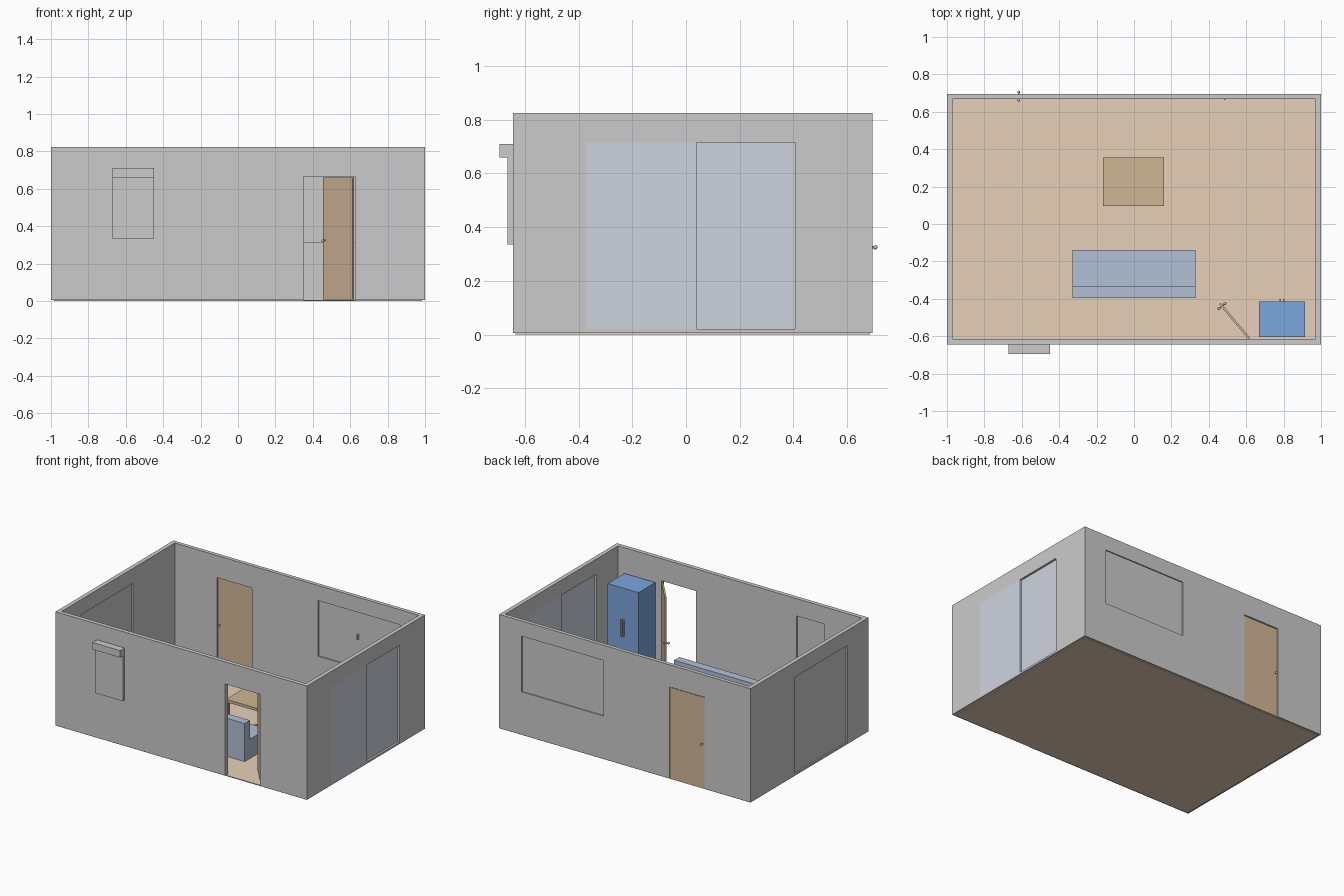
import bpy, math
from mathutils import Matrix

if "Cube" in bpy.data.objects:
    bpy.data.objects.remove(bpy.data.objects["Cube"])

def material(name, rgb):
    m = bpy.data.materials.new(name)
    m.diffuse_color = (*rgb, 1)
    m.use_nodes = True
    m.node_tree.nodes["Principled BSDF"].inputs["Base Color"].default_value = m.diffuse_color
    return m

WOOD = material("wood", (0.65, 0.48, 0.31))
TAN = material("floor_tan", (0.80, 0.64, 0.48))
TABLE = material("table_wood", (0.62, 0.47, 0.30))
BLUE = material("blue", (0.20, 0.38, 0.72))
SOFA = material("sofa_blue", (0.45, 0.53, 0.68))
GLASS = material("glass", (0.62, 0.66, 0.74))

def box(name, x, y, z, mat=None):
    """Box from (min, max) ranges."""
    lo, hi = zip(x, y, z)
    v = [(a, b, c) for a in (lo[0], hi[0]) for b in (lo[1], hi[1]) for c in (lo[2], hi[2])]
    f = [(0, 1, 3, 2), (4, 6, 7, 5), (0, 4, 5, 1), (2, 3, 7, 6), (0, 2, 6, 4), (1, 5, 7, 3)]
    me = bpy.data.meshes.new(name)
    me.from_pydata(v, [], f)
    ob = bpy.data.objects.new(name, me)
    bpy.context.collection.objects.link(ob)
    if mat:
        me.materials.append(mat)
    return ob

def cut(ob, x, y, z):
    """Subtract a box from an object."""
    c = box("cutter", x, y, z)
    c.hide_render = True
    m = ob.modifiers.new("cut", "BOOLEAN")
    m.operation, m.solver, m.object = "DIFFERENCE", "EXACT", c
    bpy.context.view_layer.objects.active = ob
    bpy.ops.object.modifier_apply(modifier=m.name)
    bpy.data.objects.remove(c)

def knob(name, x, z, t):
    """Door knob on both sides of a leaf centred on local y = 0."""
    parts = []
    for s in (-1, 1):
        bpy.ops.mesh.primitive_cylinder_add(vertices=12, radius=0.004, depth=0.012,
            location=(x, s * (t / 2 + 0.006), z), rotation=(math.pi / 2, 0, 0))
        parts.append(bpy.context.object)
        bpy.ops.mesh.primitive_uv_sphere_add(segments=12, ring_count=8, radius=0.008,
            location=(x, s * (t / 2 + 0.015), z))
        parts.append(bpy.context.object)
    for i, p in enumerate(parts):
        p.name = f"{name}_{i}"
        bpy.context.view_layer.objects.active = p
        p.select_set(True)
        bpy.ops.object.shade_smooth_by_angle()
    bpy.context.view_layer.update()
    return parts

def door(name, width, hinge, angle):
    """Door leaf running along local +x from its hinge, with knobs."""
    t = 0.012
    leaf = box(name, (0, width), (-t / 2, t / 2), (0.007, 0.66), WOOD)
    M = Matrix.Translation(hinge) @ Matrix.Rotation(angle, 4, "Z")
    for p in [leaf] + knob(name + "_knob", width - 0.018, 0.325, t):
        p.matrix_world = M @ p.matrix_basis

# floor and walls with openings
Z0, H = 0.006, 0.824
box("floor", (-0.985, 0.985), (-0.635, 0.685), (0, Z0), TAN)
walls = box("walls", (-1, 1), (-0.645, 0.695), (Z0, H))
cut(walls, (-0.97, 0.97), (-0.615, 0.668), (-1, 2))
cut(walls, (0.35, 0.625), (-0.75, -0.5), (-1, 0.665))      # front door
cut(walls, (-0.635, -0.355), (0.5, 0.8), (-1, 0.665))      # back door
cut(walls, (-0.67, -0.45), (-0.75, -0.5), (0.335, 0.70))   # shutter window
cut(walls, (0.17, 0.82), (0.5, 0.8), (0.315, 0.715))       # back window
cut(walls, (-1.2, -0.8), (-0.405, 0.19), (0.02, 0.715))    # left opening
cut(walls, (0.8, 1.2), (-0.37, 0.405), (0.02, 0.715))      # right sliding door

# doors: front one stands open, back one is closed
door("front_door", 0.245, (0.616, -0.612, 0), math.radians(130))
door("back_door", 0.278, (-0.356, 0.684, 0), math.pi)

# panes and sliding door leaves
box("back_window_pane", (0.17, 0.82), (0.677, 0.687), (0.315, 0.715))
box("back_window_handle", (0.48, 0.488), (0.662, 0.677), (0.52, 0.555))
box("left_panel", (-0.99, -0.98), (-0.405, 0.19), (0.02, 0.715))
box("outer_sliding_leaf", (0.986, 1.0), (-0.37, 0.04), (0.02, 0.715), GLASS)
box("inner_sliding_leaf", (0.97, 0.985), (0.03, 0.405), (0.02, 0.715), GLASS)
box("front_window_pane", (-0.67, -0.45), (-0.636, -0.626), (0.335, 0.70))

# roller shutter and its housing
box("roller_shutter", (-0.67, -0.45), (-0.665, -0.644), (0.335, 0.66))
box("shutter_housing", (-0.67, -0.45), (-0.695, -0.644), (0.66, 0.71))

# sofa
sofa = box("sofa", (-0.33, 0.33), (-0.395, -0.14), (Z0, 0.28), SOFA)
cut(sofa, (-0.5, 0.5), (-0.335, 0), (0.145, 0.5))

# coffee table
box("table_top", (-0.165, 0.16), (0.097, 0.355), (0.115, 0.135), TABLE)
for i, x in enumerate((-0.165, 0.14)):
    for j, y in enumerate((0.097, 0.335)):
        box(f"table_leg_{i}{j}", (x, x + 0.02), (y, y + 0.02), (Z0, 0.115), TABLE)

# cupboard with two handles
box("cupboard", (0.668, 0.913), (-0.605, -0.415), (Z0, 0.645), BLUE)
for s, x in (("left", 0.779), ("right", 0.796)):
    box(f"cupboard_handle_{s}", (x, x + 0.008), (-0.415, -0.40), (0.30, 0.42))
